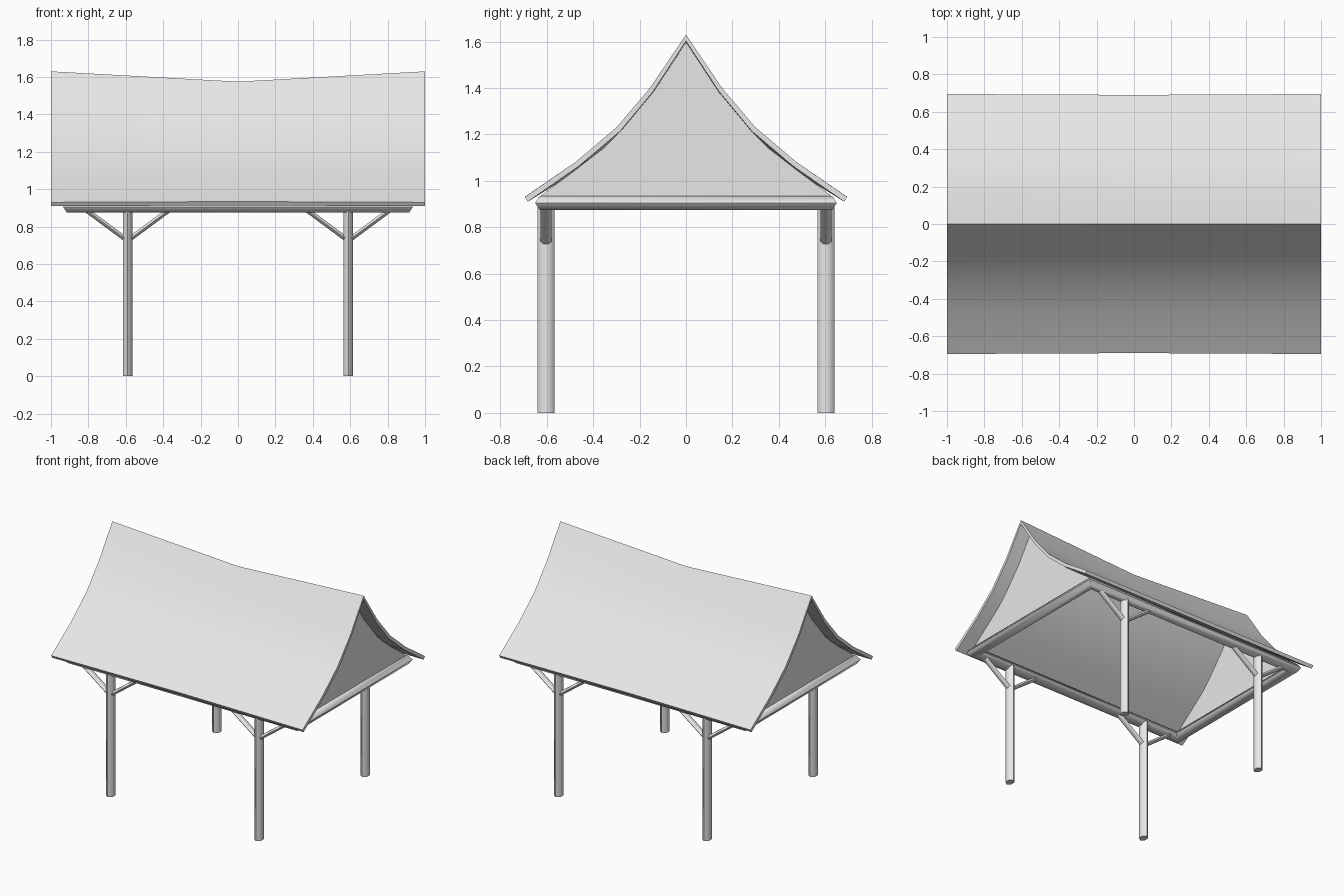
import bpy, bmesh, math
from mathutils import Vector

cube = bpy.data.objects.get("Cube")
if cube:
    bpy.data.objects.remove(cube, do_unlink=True)

grey = bpy.data.materials.new("light_grey")
grey.use_nodes = True
grey.diffuse_color = (0.8, 0.8, 0.8, 1)
grey.node_tree.nodes["Principled BSDF"].inputs["Base Color"].default_value = (0.8, 0.8, 0.8, 1)


def finish(name, bm, angle):
    bmesh.ops.recalc_face_normals(bm, faces=bm.faces)
    mesh = bpy.data.meshes.new(name)
    bm.to_mesh(mesh)
    bm.free()
    mesh.materials.append(grey)
    obj = bpy.data.objects.new(name, mesh)
    bpy.context.collection.objects.link(obj)
    bpy.ops.object.select_all(action='DESELECT')
    obj.select_set(True)
    bpy.context.view_layer.objects.active = obj
    bpy.ops.object.shade_smooth_by_angle(angle=math.radians(angle))
    return obj


def loft(name, rings, closed=False, angle=65):
    """Skin a row of equal rings, capped at the ends or joined into a loop."""
    bm = bmesh.new()
    rows = [[bm.verts.new(p) for p in ring] for ring in rings]
    pairs = list(zip(rows, rows[1:]))
    if closed:
        pairs.append((rows[-1], rows[0]))
    else:
        bm.faces.new(rows[0])
        bm.faces.new(rows[-1])
    n = len(rows[0])
    for a, b in pairs:
        for i in range(n):
            j = (i + 1) % n
            bm.faces.new((a[i], a[j], b[j], b[i]))
    return finish(name, bm, angle)


def hexagon(half_width, half_height):
    """Six-sided section with its points on the width axis."""
    turns = [math.radians(60 * i) for i in range(6)]
    return [(half_width * math.cos(t), half_height * math.sin(t) / math.sin(math.pi / 3))
            for t in turns]


def rod(name, start, end, half_y, half_thick):
    start, end = Vector(start), Vector(end)
    side = Vector((0, 1, 0))
    across = (end - start).cross(side).normalized()
    section = hexagon(half_y, half_thick)
    return loft(name, [[c + side * u + across * v for u, v in section] for c in (start, end)])


# Posts, each with a pair of diagonal braces
POST_X, POST_Y = 0.59, 0.603
for sx, side in ((1, "left"), (-1, "right")):
    for sy, end in ((-1, "front"), (1, "back")):
        x, y = sx * POST_X, sy * POST_Y
        rod(f"{end}_{side}_post", (x, y, 0), (x, y, 0.9), 0.036, 0.025)
        for dx, way in ((sx, "outer"), (-sx, "inner")):
            rod(f"{end}_{side}_{way}_brace", (x, y, 0.725),
                (x + dx * 0.23, y, 0.895), 0.024, 0.013)

# Mitred ring of beams
rings = []
for cx, cy in ((1, 1), (-1, 1), (-1, -1), (1, -1)):
    rings.append([(cx * (0.895 + u), cy * (0.61 + u), 0.905 + v) for u, v in hexagon(0.04, 0.03)])
loft("beam_frame", rings, closed=True)

# Flared roof with a sagging ridge
outer = [(0, 1.63), (0.157, 1.398), (0.3, 1.23), (0.475, 1.082), (0.695, 0.93)]
inner = [(0, 1.602), (0.142, 1.385), (0.284, 1.214), (0.461, 1.064), (0.682, 0.91)]


def both_slopes(half):
    return [(-y, z) for y, z in reversed(half[1:])] + half


roof_section = both_slopes(outer) + both_slopes(inner)[::-1]
rings = []
for x in (-1, 0, 1):
    sag = 1 - abs(x)
    rings.append([(x, y * (1 - 0.007 * sag), z - sag * (0.055 - 0.085 * abs(y)))
                  for y, z in roof_section])
loft("roof", rings, angle=40)

# Gable panels closing both ends
gable = [(0, 1.602), (0.145, 1.383), (0.285, 1.21), (0.35, 1.145), (0.47, 1.052), (0.64, 0.925)]
for x, side in ((0.9, "left"), (-0.9, "right")):
    bm = bmesh.new()
    bm.faces.new([bm.verts.new((x, y, z)) for y, z in both_slopes(gable)])
    panel = finish(f"{side}_gable", bm, 30)
    # Face the panel outward
    if panel.data.polygons[0].normal.x * x < 0:
        panel.data.flip_normals()
